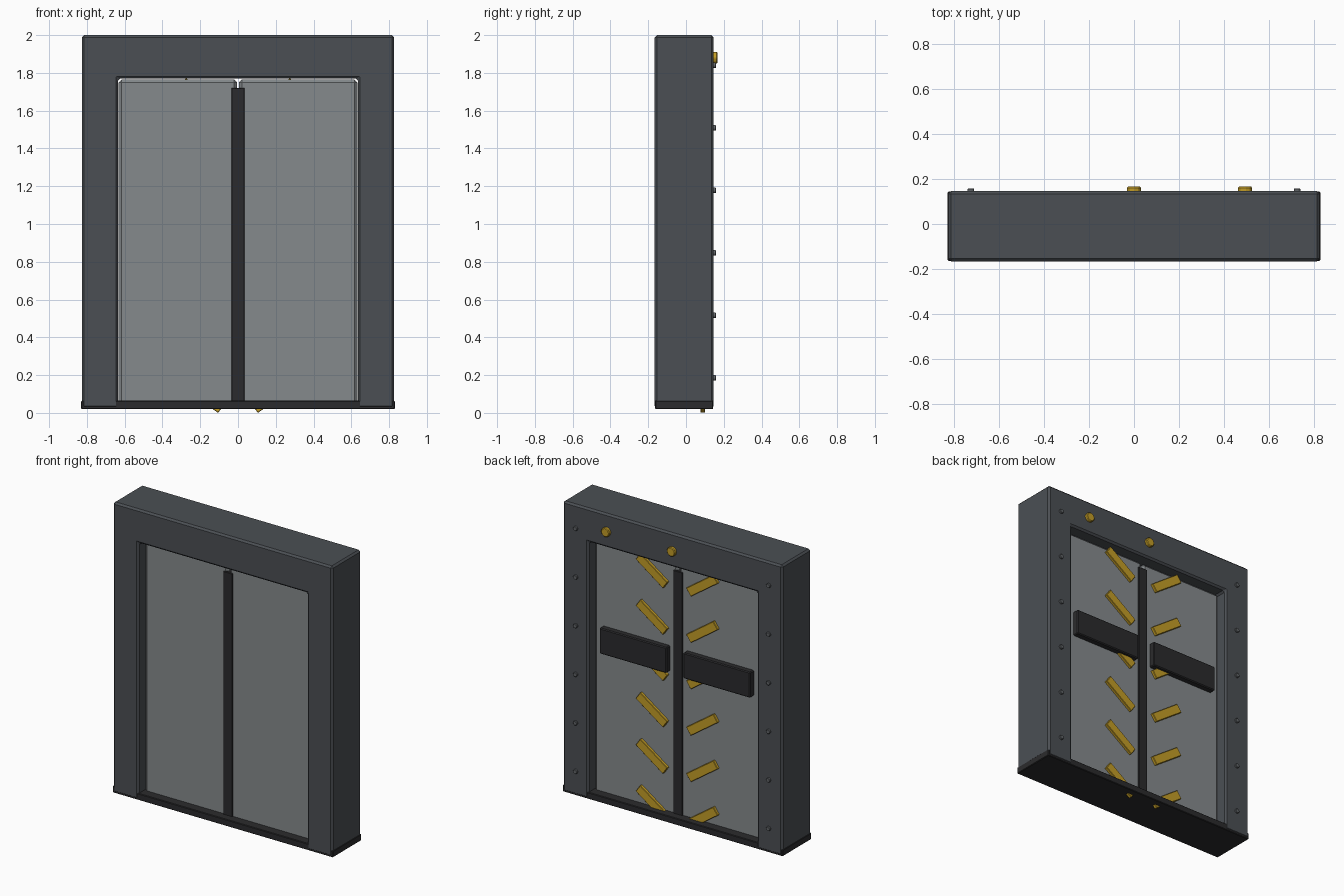
import bpy, bmesh, math
from mathutils import Matrix, Vector

if "Cube" in bpy.data.objects:
    bpy.data.objects.remove(bpy.data.objects["Cube"], do_unlink=True)


def material(name, rgb):
    m = bpy.data.materials.new(name)
    m.use_nodes = True
    col = (*rgb, 1.0)
    m.diffuse_color = col
    m.node_tree.nodes["Principled BSDF"].inputs["Base Color"].default_value = col
    return m


FRAME = material("dark slate metal", (0.07, 0.078, 0.088))
DOOR = material("grey steel", (0.235, 0.255, 0.265))
BLACK = material("near black", (0.024, 0.024, 0.026))
GOLD = material("warning yellow", (0.55, 0.34, 0.02))
RIVET = material("rivet grey", (0.12, 0.13, 0.14))


def finish(name, bm, mat, bevel=0.0):
    bmesh.ops.recalc_face_normals(bm, faces=bm.faces)
    mesh = bpy.data.meshes.new(name)
    bm.to_mesh(mesh)
    bm.free()
    mesh.materials.append(mat)
    obj = bpy.data.objects.new(name, mesh)
    bpy.context.collection.objects.link(obj)
    if bevel:
        mod = obj.modifiers.new("edge_bevel", "BEVEL")
        mod.width = bevel
        mod.segments = 1
        mod.limit_method = "ANGLE"
    return obj


def box(name, lo, hi, mat, bevel=0.0, tilt=0.0):
    """Box between two corners, optionally tilted about its own y axis."""
    lo, hi = Vector(lo), Vector(hi)
    bm = bmesh.new()
    place = (Matrix.Translation((lo + hi) / 2) @ Matrix.Rotation(tilt, 4, "Y")
             @ Matrix.Diagonal((*(hi - lo), 1)))
    bmesh.ops.create_cube(bm, size=1, matrix=place)
    return finish(name, bm, mat, bevel)


def stud(name, x, z, radius, y0, y1, mat, bevel):
    """Short round head pointing backwards."""
    bm = bmesh.new()
    place = (Matrix.Translation((x, (y0 + y1) / 2, z))
             @ Matrix.Rotation(math.pi / 2, 4, "X"))
    bmesh.ops.create_cone(bm, cap_ends=True, segments=8, radius1=radius,
                          radius2=radius, depth=y1 - y0, matrix=place)
    return finish(name, bm, mat, bevel)


FRONT, BACK = -0.166, 0.146

# Door frame: an upside-down U pushed through the wall depth
half = [(0.635, 0.024), (0.827, 0.024), (0.827, 2.0)]
outline = [(0.635, 1.77)] + half
outline += [(-x, z) for x, z in reversed(outline)]
bm = bmesh.new()
face = bm.faces.new([bm.verts.new((x, FRONT, z)) for x, z in outline])
ext = bmesh.ops.extrude_face_region(bm, geom=[face])
bmesh.ops.translate(bm, vec=(0, BACK - FRONT, 0),
                    verts=[g for g in ext["geom"] if isinstance(g, bmesh.types.BMVert)])
finish("door_frame", bm, FRAME, 0.012)

# Threshold and centre seal
box("threshold", (-0.83, FRONT + 0.002, 0.02), (0.83, BACK - 0.002, 0.065), BLACK, 0.004)
box("centre_seal", (-0.035, -0.11, 0.05), (0.035, 0.09, 1.72), BLACK, 0.003)

for side, s in (("left", 1), ("right", -1)):
    def span(a, b):
        return sorted((s * a, s * b))

    # Sliding door leaf
    x0, x1 = span(0.004, 0.633)
    box(f"{side}_door", (x0, -0.102, 0.045), (x1, 0.082, 1.765), DOOR, 0.017)

    # Push plate on the rear of the leaf
    x0, x1 = span(0.063, 0.568)
    box(f"{side}_push_plate", (x0, 0.075, 1.02), (x1, 0.122, 1.195), BLACK, 0.006)

    # Slanted hazard bars on the rear of the leaf
    x0, x1 = span(0.065, 0.315)
    for i in range(6):
        z = 0.096 + 0.316 * i
        box(f"{side}_hazard_bar_{i + 1}", (x0, 0.077, z - 0.03), (x1, 0.101, z + 0.03),
            GOLD, 0.003, tilt=-s * math.radians(35))

    # Rivets down the rear of each post
    for i in range(6):
        stud(f"{side}_rivet_{i + 1}", s * 0.727, 0.185 + 0.331 * i, 0.016,
             BACK - 0.01, 0.158, RIVET, 0.003)

# Lintel bolts on the rear
for i, x in enumerate((0.0, 0.495)):
    stud(f"lintel_bolt_{i + 1}", x, 1.88, 0.033, BACK - 0.01, 0.166, GOLD, 0.005)
